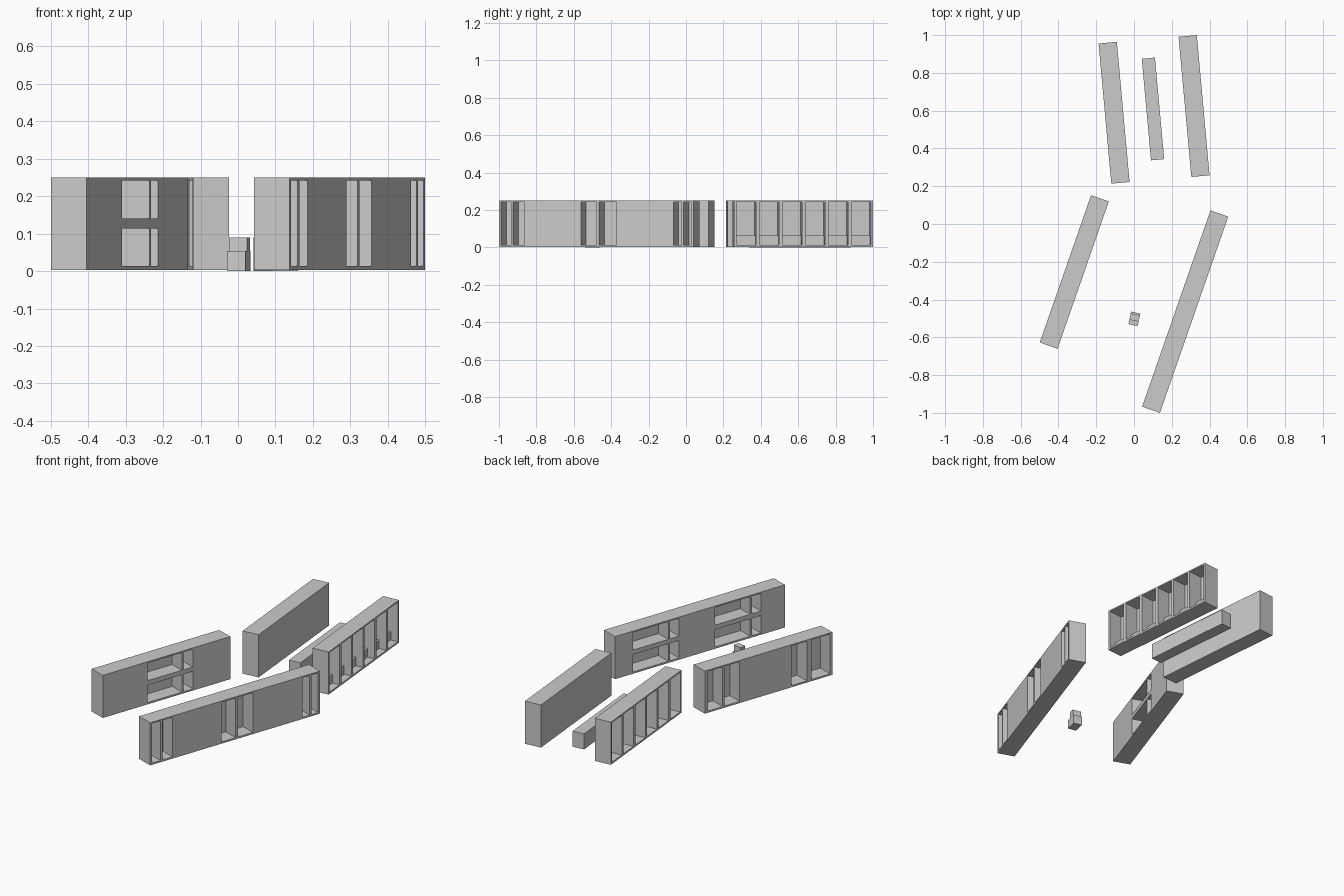
import bpy, bmesh, math
from mathutils import Matrix, Vector

if "Cube" in bpy.data.objects:
    bpy.data.objects.remove(bpy.data.objects["Cube"])

BASE, TOP = 0.003, 0.25
FULL = (0.013, 0.242)
LOW, HIGH = (0.013, 0.114), (0.14, 0.242)
DEPTH = 0.088


def add_box(bm, x, y, z):
    """Box from (min, max) ranges on each axis."""
    size = Vector((x[1] - x[0], y[1] - y[0], z[1] - z[0]))
    mid = Vector((sum(x) / 2, sum(y) / 2, sum(z) / 2))
    bmesh.ops.create_cube(bm, size=1, matrix=Matrix.Translation(mid) @ Matrix.Diagonal((*size, 1)))


def make_object(name, boxes, loc, deg):
    bm = bmesh.new()
    for b in boxes:
        add_box(bm, *b)
    me = bpy.data.meshes.new(name)
    bm.to_mesh(me)
    bm.free()
    ob = bpy.data.objects.new(name, me)
    bpy.context.collection.objects.link(ob)
    ob.location = (*loc, 0)
    ob.rotation_euler.z = math.radians(deg)
    return ob


def block(name, loc, deg, width, length, openings):
    """Long block; openings = (side, start, end, z range), measured from the front end."""
    w, h = width / 2, length / 2
    ob = make_object(name, [((-w, w), (-h, h), (BASE, TOP))], loc, deg)
    cuts = []
    for side, a, b, z in openings:
        x = sorted((side * (w + 0.02), side * (w - DEPTH)))
        cuts.append((x, (a - h, b - h), z))
    cutter = make_object(name + "_cutter", cuts, loc, deg)
    cutter.hide_render = True
    mod = ob.modifiers.new("openings", 'BOOLEAN')
    mod.operation = 'DIFFERENCE'
    mod.solver = 'EXACT'
    mod.object = cutter
    # bake the cut and remove the cutter
    bpy.context.view_layer.update()
    deps = bpy.context.evaluated_depsgraph_get()
    mesh = bpy.data.meshes.new_from_object(ob.evaluated_get(deps))
    ob.modifiers.clear()
    ob.data = mesh
    bpy.data.objects.remove(cutter)
    return ob


def two_rows(side, spans):
    return [(side, a, b, z) for a, b in spans for z in (LOW, HIGH)]


def tall(side, spans):
    return [(side, a, b, FULL) for a, b in spans]


# Rear pair: six tall bays on each outer side
bays = [(0.012 + 0.1233 * i, 0.117 + 0.1233 * i) for i in range(6)]
block("rear_left_block", (-0.1055, 0.589), 5.2, 0.097, 0.745, tall(-1, bays))
block("rear_right_block", (0.318, 0.6245), 5.2, 0.097, 0.745, tall(1, bays))

# Low ledges inside the right-hand bays
make_object("bay_ledges",
            [((-0.04, 0.005), (a - 0.3725, b - 0.3725), (0.012, 0.063)) for a, b in bays],
            (0.318, 0.6245), 5.2)

# Low block between the rear pair
make_object("centre_low_block", [((-0.035, 0.035), (-0.27, 0.27), (0, 0.09))], (0.1005, 0.609), 5.2)

# Front left block: split shelves inside, tall niches outside
block("front_left_block", (-0.316, -0.254), -19.2, 0.1, 0.826,
      two_rows(1, [(0.29, 0.513), (0.524, 0.583)])
      + tall(-1, [(0.015, 0.135), (0.165, 0.265), (0.60, 0.697), (0.71, 0.806)]))

# Front right block: shelves on the inner side, tall niches outside
block("front_right_block", (0.271, -0.464), -19.2, 0.1, 1.1,
      two_rows(-1, [(0.155, 0.213), (0.225, 0.453), (0.685, 0.743), (0.755, 0.983)])
      + tall(1, [(0.012, 0.067), (0.08, 0.145), (0.463, 0.553), (0.567, 0.665),
                 (0.987, 1.032), (1.044, 1.088)]))

# Small stepped stand in the front aisle
make_object("stand_base", [((-0.025, 0.025), (-0.034, 0.034), (0, 0.053))], (0.002, -0.502), -12)
make_object("stand_top", [((-0.025, 0.025), (-0.01, 0.024), (0.053, 0.09))], (0.002, -0.502), -12)
